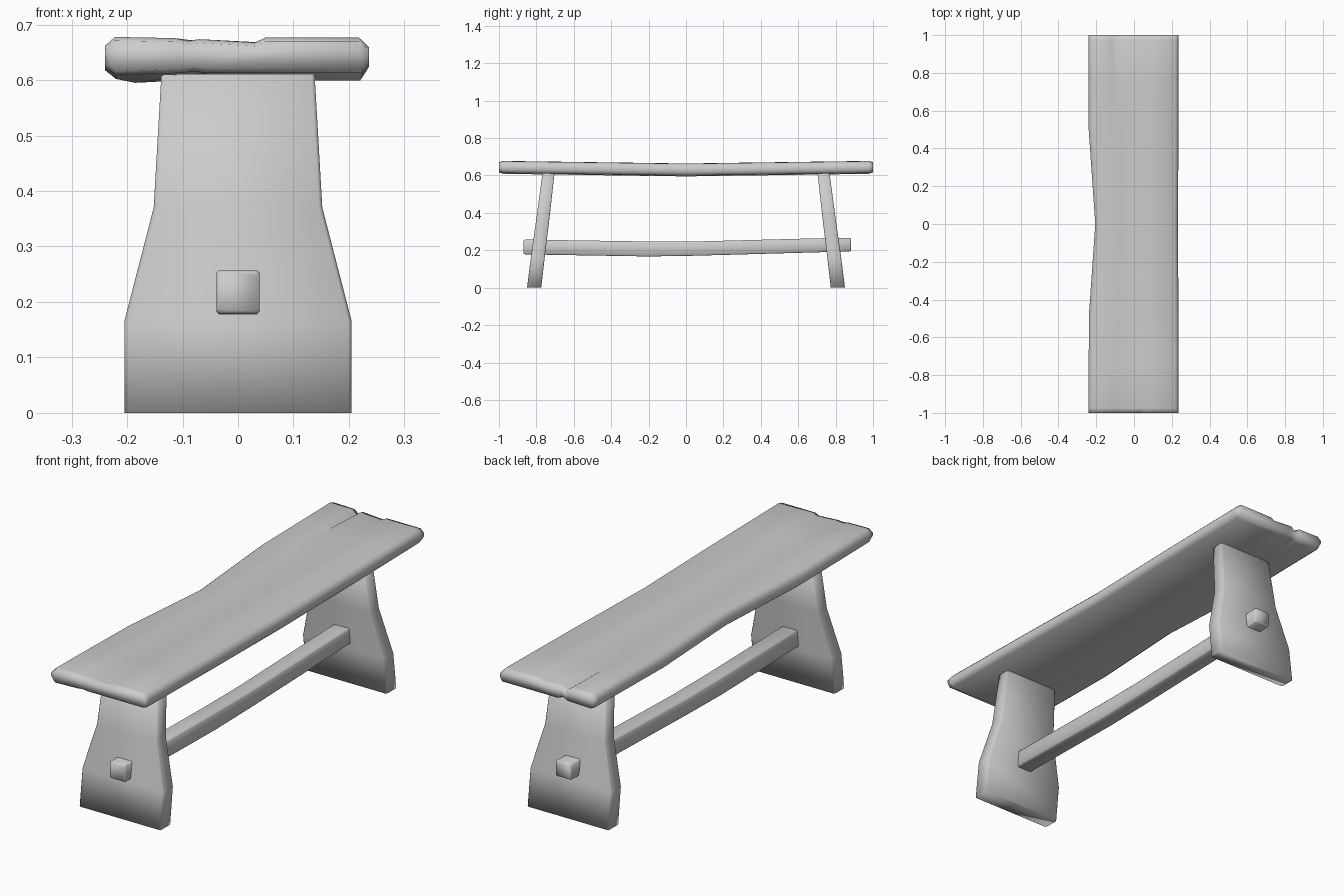
import bpy, bmesh
from mathutils import Vector

if "Cube" in bpy.data.objects:
    bpy.data.objects.remove(bpy.data.objects["Cube"])


def loft(name, rings):
    """Skin a list of equal-length closed rings and cap both ends."""
    bm = bmesh.new()
    rows = [[bm.verts.new(Vector(p)) for p in r] for r in rings]
    n = len(rows[0])
    for a, b in zip(rows, rows[1:]):
        for i in range(n):
            j = (i + 1) % n
            bm.faces.new((a[i], a[j], b[j], b[i]))
    bm.faces.new(rows[0])
    bm.faces.new(rows[-1])
    bmesh.ops.triangulate(bm, faces=[f for f in bm.faces if len(f.verts) > 8])
    bmesh.ops.recalc_face_normals(bm, faces=bm.faces)
    for f in bm.faces:
        f.smooth = True
    me = bpy.data.meshes.new(name)
    bm.to_mesh(me)
    bm.free()
    ob = bpy.data.objects.new(name, me)
    bpy.context.collection.objects.link(ob)
    return ob


# Seat: sagging worn plank, left edge hollowed at the middle, split at the ends
def seat_ring(y, inset, split, step):
    t = max(0, 1 - abs(y) / 0.5)
    sag = 0.014 * (1 - min(1, abs(y)))
    left = -0.24 + 0.035 * t
    right = 0.236 - 0.004 * t
    top = 0.678 - sag - inset
    bot = 0.613 - sag + inset
    pts = [
        (left + inset, bot + 0.012), (left, bot + 0.025), (left, top - 0.016),
        (left + 0.018, top),
        (-0.115, top - 0.002), (-0.09, top - 0.002 - split), (-0.07, top - 0.004),
        (0.03, top - 0.004 - step), (0.05, top - 0.001),
        (right - 0.018, top - 0.001), (right, top - 0.018),
        (right, bot + 0.018), (right - 0.012, bot),
        (-0.055, bot), (-0.08, bot + split * 0.6), (-0.105, bot),
        (left + 0.02, bot - 0.004),
    ]
    return [(x, y, z) for x, z in pts]


loft("seat", [seat_ring(*s) for s in (
    (-1.0, 0.007, 0.005, 0.006), (-0.975, 0, 0.005, 0.006),
    (-0.75, 0, 0, 0.002), (-0.48, 0, 0, 0), (0, 0, 0, 0),
    (0.5, 0, 0.002, 0.005), (0.75, 0, 0.004, 0.006),
    (0.975, 0, 0.018, 0.007), (1.0, 0.007, 0.02, 0.007))])


# Legs: splayed flared slabs with eased vertical corners
def leg(name, side):
    rings = []
    for z, w, mid, th in ((0, 0.205, 0.812, 0.038), (0.165, 0.205, 0.792, 0.037),
                          (0.37, 0.152, 0.765, 0.035), (0.63, 0.137, 0.733, 0.032)):
        e = 0.006
        pts = [(-w + e, -th), (w - e, -th), (w, -th + e), (w, th - e),
               (w - e, th), (-w + e, th), (-w, th - e), (-w, -th + e)]
        rings.append([(x, side * (mid + y), z) for x, y in pts])
    loft(name, rings)


leg("front_leg", -1)
leg("back_leg", 1)

# Stretcher: slightly bowed square beam running through both legs
rings = []
for y, lo, hi, w in ((-0.868, 0.183, 0.253, 0.037), (-0.86, 0.178, 0.257, 0.039),
                     (-0.2, 0.167, 0.247, 0.038), (0.05, 0.171, 0.247, 0.038),
                     (0.7, 0.189, 0.264, 0.039), (0.875, 0.194, 0.266, 0.039),
                     (0.883, 0.198, 0.262, 0.036)):
    e = 0.005
    pts = [(-w + e, lo), (w - e, lo), (w, lo + e), (w, hi - e),
           (w - e, hi), (-w + e, hi), (-w, hi - e), (-w, lo + e)]
    rings.append([(x, y, z) for x, z in pts])
loft("stretcher", rings)
